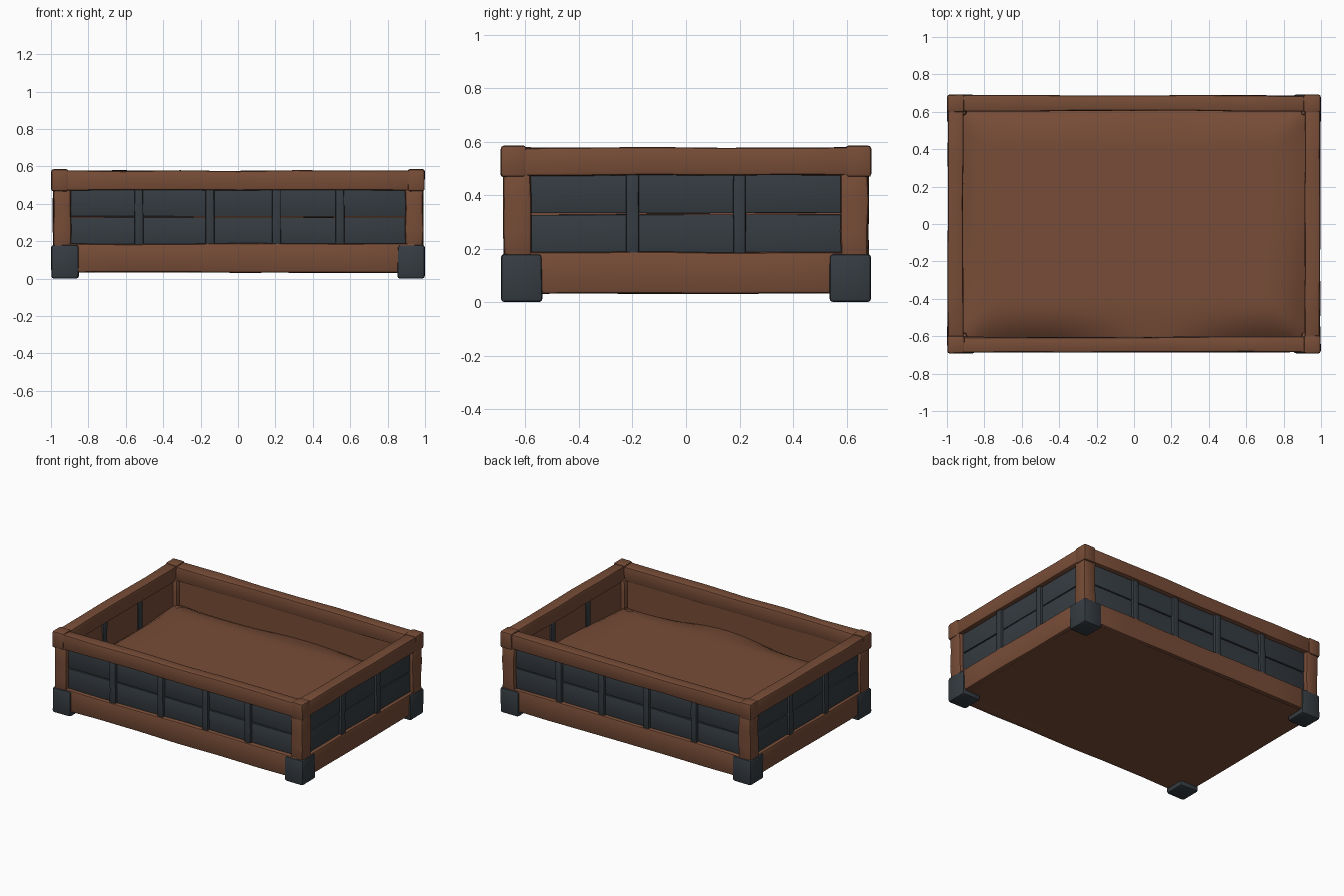
import bpy, bmesh, math, random
from mathutils import Vector

if "Cube" in bpy.data.objects:
    bpy.data.objects.remove(bpy.data.objects["Cube"])

random.seed(4)


def material(name, rgb):
    m = bpy.data.materials.new(name)
    m.diffuse_color = (*rgb, 1)
    m.use_nodes = True
    m.node_tree.nodes["Principled BSDF"].inputs["Base Color"].default_value = m.diffuse_color
    return m


WOOD = material("brown wood", (0.185, 0.073, 0.038))
SLATE = material("dark slate", (0.036, 0.045, 0.054))


def finish(name, bm, mat):
    bmesh.ops.recalc_face_normals(bm, faces=bm.faces)
    me = bpy.data.meshes.new(name)
    bm.to_mesh(me)
    bm.free()
    me.materials.append(mat)
    ob = bpy.data.objects.new(name, me)
    bpy.context.collection.objects.link(ob)
    bpy.context.view_layer.objects.active = ob
    bpy.ops.object.select_all(action='DESELECT')
    ob.select_set(True)
    bpy.ops.object.shade_smooth_by_angle(angle=math.radians(35))
    return ob


def block(name, x, y, z, mat, bevel=0.01, cuts=0, wobble=0.0):
    """Bevelled box between the given ranges, with slightly uneven hewn sides."""
    lo = Vector((min(x), min(y), min(z)))
    hi = Vector((max(x), max(y), max(z)))
    size, mid = hi - lo, (lo + hi) / 2
    axis = max(range(3), key=lambda i: size[i])
    bm = bmesh.new()
    bmesh.ops.create_cube(bm, size=1)
    for v in bm.verts:
        v.co = Vector([v.co[i] * size[i] + mid[i] for i in range(3)])
    for k in range(cuts):
        co, no = Vector(mid), Vector((0, 0, 0))
        co[axis] = lo[axis] + size[axis] * (k + 1) / (cuts + 1)
        no[axis] = 1
        bmesh.ops.bisect_plane(bm, geom=bm.verts[:] + bm.edges[:] + bm.faces[:],
                               plane_co=co, plane_no=no)
    for v in bm.verts:  # only ever pull inwards
        for i in range(3):
            if i != axis:
                v.co[i] -= math.copysign(random.uniform(0, wobble), v.co[i] - mid[i])
    sharp = [e for e in bm.edges if e.calc_face_angle(0) > 0.8]
    if bevel:
        bmesh.ops.bevel(bm, geom=sharp, offset=bevel, segments=2, profile=0.5,
                        affect='EDGES', clamp_overlap=True)
    return finish(name, bm, mat)


# Long walls: front and back
for s, side in ((-1, "front"), (1, "back")):
    block(side + "_top_rail", (-0.92, 0.92), (s * 0.60, s * 0.69), (0.47, 0.58), WOOD, 0.01, 5, 0.007)
    block(side + "_bottom_rail", (-0.95, 0.95), (s * 0.59, s * 0.685), (0.03, 0.19), WOOD, 0.012, 5, 0.006)
    block(side + "_lower_plank", (-0.93, 0.93), (s * 0.63, s * 0.655), (0.17, 0.329), SLATE, 0.004, 3, 0.003)
    block(side + "_upper_plank", (-0.93, 0.93), (s * 0.63, s * 0.655), (0.331, 0.49), SLATE, 0.004, 3, 0.003)
    block(side + "_inner_board", (-0.93, 0.93), (s * 0.612, s * 0.64), (0.17, 0.48), WOOD, 0)
    for x in (-0.53, -0.15, 0.205, 0.545):
        block(side + "_batten", (x - 0.025, x + 0.025), (s * 0.64, s * 0.675), (0.18, 0.48), SLATE, 0.007, 2, 0.003)

# Short walls: left and right, with battens showing on the inside as well
for s, side in ((-1, "left"), (1, "right")):
    block(side + "_top_rail", (s * 0.91, s * 0.998), (-0.61, 0.61), (0.47, 0.58), WOOD, 0.01, 4, 0.006)
    block(side + "_bottom_rail", (s * 0.89, s * 0.99), (-0.62, 0.62), (0.03, 0.19), WOOD, 0.012, 4, 0.006)
    block(side + "_lower_plank", (s * 0.94, s * 0.965), (-0.63, 0.63), (0.17, 0.329), SLATE, 0.004, 3, 0.003)
    block(side + "_upper_plank", (s * 0.94, s * 0.965), (-0.63, 0.63), (0.331, 0.49), SLATE, 0.004, 3, 0.003)
    block(side + "_inner_board", (s * 0.925, s * 0.95), (-0.63, 0.63), (0.17, 0.48), WOOD, 0)
    for y in (-0.2, 0.2):
        block(side + "_batten", (s * 0.912, s * 0.983), (y - 0.025, y + 0.025), (0.18, 0.48), SLATE, 0.007, 2, 0.003)

# Corners: foot, post and rail cap
for sx in (-1, 1):
    for sy in (-1, 1):
        block("corner_foot", (sx * 0.85, sx), (sy * 0.535, sy * 0.693), (0, 0.18), SLATE, 0.014, 0, 0.004)
        block("corner_post", (sx * 0.89, sx * 0.993), (sy * 0.575, sy * 0.686), (0.15, 0.49), WOOD, 0.014, 2, 0.008)
        block("corner_cap", (sx * 0.905, sx), (sy * 0.595, sy * 0.695), (0.467, 0.585), WOOD, 0.012, 0, 0.004)

# Flat underside
block("base_board", (-0.96, 0.96), (-0.66, 0.66), (0.032, 0.1), WOOD, 0)

# Uneven soil filling, dipping irregularly near the walls
bm = bmesh.new()
bmesh.ops.create_grid(bm, x_segments=36, y_segments=26, size=1)
for v in bm.verts:
    x, y = v.co.x * 0.93, v.co.y * 0.63
    edge = min(0.93 - abs(x), 0.63 - abs(y))
    f = max(0.0, 1 - edge / 0.2) ** 2
    dip = 0.055 + 0.035 * math.sin(5 * x + 1) * math.cos(4 * y - 0.5)
    v.co = (x, y, 0.345 - f * dip)
finish("soil_surface", bm, WOOD)
